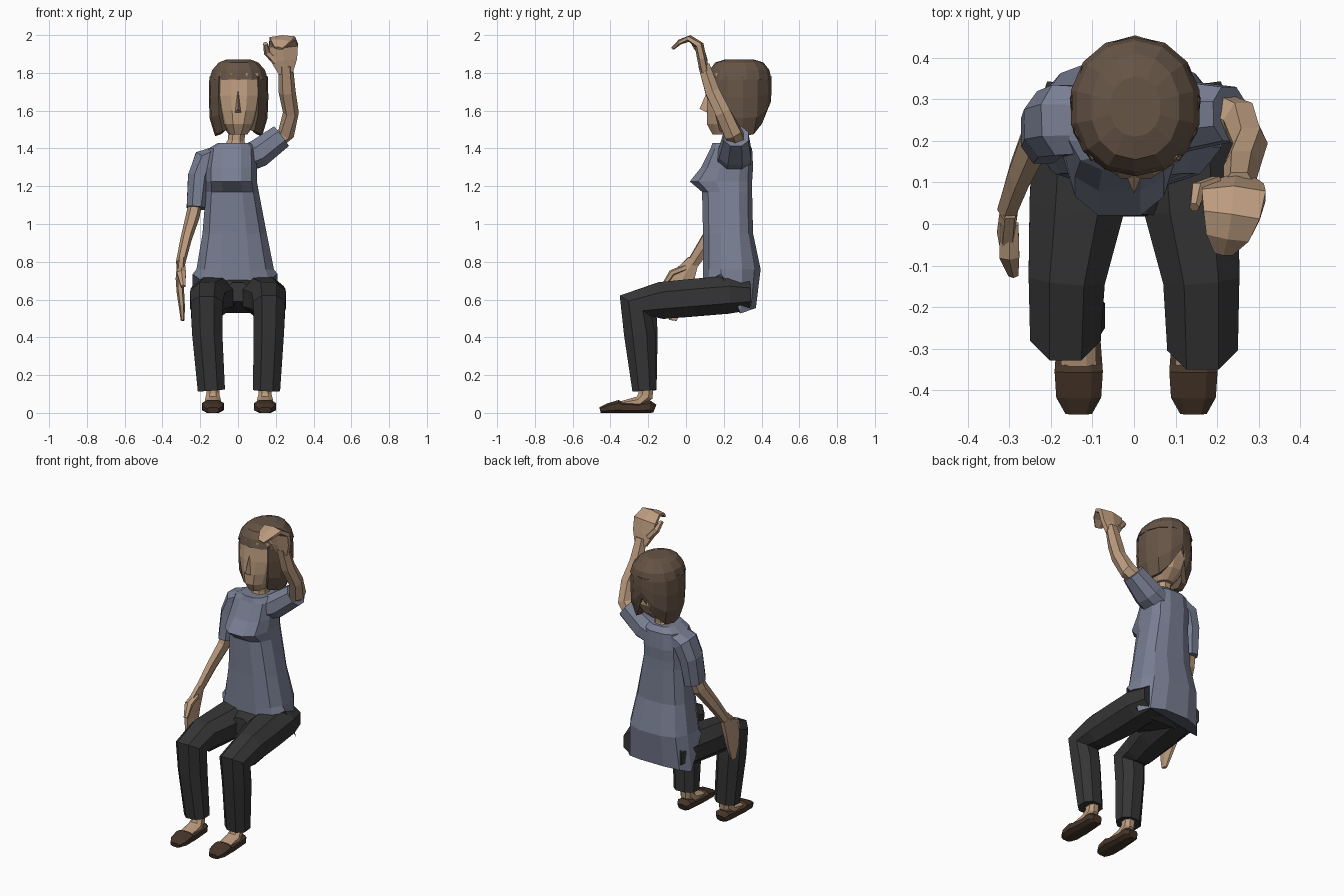
import bpy, bmesh
from math import sin, cos, pi, radians
from mathutils import Vector as V


def mat(name, rgb):
    m = bpy.data.materials.new(name)
    m.diffuse_color = (*rgb, 1)
    return m


SKIN = mat("skin", (.50, .33, .21))
SHIRT = mat("shirt_cloth", (.19, .21, .29))
PANTS = mat("trouser_cloth", (.036, .036, .037))
SHOE = mat("shoe_leather", (.06, .035, .022))
HAIR = mat("hair", (.135, .09, .062))


def finish(name, bm, m):
    bmesh.ops.recalc_face_normals(bm, faces=bm.faces)
    me = bpy.data.meshes.new(name)
    bm.to_mesh(me)
    bm.free()
    me.materials.append(m)
    ob = bpy.data.objects.new(name, me)
    bpy.context.collection.objects.link(ob)
    return ob


def loft(name, rings, m, closed=True, caps=True):
    """Skin a list of equal-length point rings."""
    bm = bmesh.new()
    vs = [[bm.verts.new(p) for p in r] for r in rings]
    n = len(rings[0])
    for a, b in zip(vs, vs[1:]):
        for i in range(n if closed else n - 1):
            j = (i + 1) % n
            bm.faces.new((a[i], a[j], b[j], b[i]))
    if closed and caps:
        bm.faces.new(vs[0])
        bm.faces.new(vs[-1])
    return finish(name, bm, m)


def unit(n, power=1.0):
    """Flat-sided rounded polygon filling -1..1 on both axes."""
    pts = []
    for i in range(n):
        a = 2 * pi * (i + .5) / n
        pts.append([abs(f) ** power * (1 if f > 0 else -1) for f in (cos(a), sin(a))])
    mx, my = max(p[0] for p in pts), max(p[1] for p in pts)
    return [(p[0] / mx, p[1] / my) for p in pts]


def tube(name, path, m, ref=(1, 0, 0), n=8, power=.9):
    """Loft along a path of (x, y, z, radius along ref, other radius)."""
    c = [V(p[:3]) for p in path]
    rings = []
    for i, p in enumerate(path):
        t = (c[min(i + 1, len(c) - 1)] - c[max(i - 1, 0)]).normalized()
        u = V(ref)
        u = (u - t * u.dot(t)).normalized()
        w = t.cross(u)
        rings.append([c[i] + u * p[3] * a + w * p[4] * b for a, b in unit(n, power)])
    return loft(name, rings, m)


def stack(name, rows, m, yc, n=12, power=.75, zfun=None, caps=True):
    """Horizontal sections: (z, x centre, half width, front depth, back depth)."""
    rings = []
    for k, (z, xc, hw, f, b) in enumerate(rows):
        ring = []
        for a, s in unit(n, power):
            y = yc + s * (f if s < 0 else b)
            zz = zfun(y) if zfun and k == len(rows) - 1 else z
            ring.append((xc + hw * a, y, zz))
        rings.append(ring)
    return loft(name, rings, m, caps=caps)


# shirt: collar, bust shelf, flared body with a lower back hem
stack("shirt_body", [
    (1.43, -.02, .085, .10, .08), (1.40, -.03, .125, .11, .11),
    (1.30, -.035, .135, .16, .115), (1.225, -.035, .135, .22, .11),
    (1.17, -.03, .14, .155, .11), (.95, -.018, .17, .15, .115),
    (.76, -.015, .205, .15, .155), (.70, -.015, .225, .15, .13)],
    SHIRT, .24, zfun=lambda y: .70 if y < .13 else .735 if y < .27 else .52 + (y - .27) * .35)

# sleeves
tube("lowered_sleeve", [(-.11, .25, 1.38, .08, .035), (-.17, .25, 1.34, .085, .065),
     (-.205, .24, 1.25, .08, .06), (-.22, .22, 1.085, .075, .052)], SHIRT, (0, 1, 0))
tube("raised_sleeve", [(.03, .25, 1.34, .09, .07), (.11, .26, 1.375, .085, .075),
     (.23, .265, 1.465, .065, .065)], SHIRT, (0, 1, 0))

# arms
tube("lowered_arm", [(-.22, .23, 1.14, .045, .035), (-.24, .20, 1.04, .045, .037),
     (-.275, .12, .92, .038, .03), (-.305, .035, .79, .03, .025)], SKIN, (0, 1, 0), 6)
tube("raised_arm", [(.20, .27, 1.44, .045, .045), (.255, .25, 1.48, .045, .045),
     (.28, .195, 1.59, .04, .042), (.26, .14, 1.70, .038, .045),
     (.253, .095, 1.84, .03, .038)], SKIN, (0, 1, 0), 6)

# hands and thumbs
tube("lowered_hand", [(-.30, .04, .81, .03, .022), (-.308, -.02, .71, .065, .022),
     (-.305, -.04, .64, .06, .02), (-.297, -.06, .56, .045, .016),
     (-.293, -.07, .49, .02, .01)], SKIN, (0, 1, 0), 6)
tube("lowered_thumb", [(-.30, .0, .77, .022, .018), (-.30, -.075, .74, .024, .018),
     (-.29, -.12, .67, .012, .012)], SKIN, n=6)
tube("raised_hand", [(.253, .10, 1.80, .038, .026), (.243, .085, 1.87, .07, .025),
     (.24, .07, 1.945, .077, .025), (.235, .02, 1.982, .068, .018),
     (.225, -.03, 1.965, .052, .014), (.215, -.07, 1.93, .022, .009)], SKIN, n=6)
tube("raised_thumb", [(.20, .09, 1.86, .025, .02), (.155, .08, 1.91, .02, .02),
     (.145, .04, 1.955, .012, .012)], SKIN, (0, 1, 0), 6)

# pelvis of the trousers
tube("trouser_seat", [(0, .355, .63, .13, .06), (0, .27, .63, .205, .10),
     (0, .12, .635, .15, .075), (0, .02, .64, .06, .05)], PANTS)

# legs, feet and shoes, mirrored
for side, s, d in (("left", -1, .02), ("right", 1, -.005)):
    x = .143 if s > 0 else .133
    tube(side + "_trouser_leg", [
        (s * .11, .33, .625, .10, .08), (s * .125, .22, .625, .118, .10),
        (s * .138, .04, .61, .114, .10), (s * .162, -.13, .595, .092, .098),
        (s * .165, -.262 + d, .566, .085, .10), (s * .163, -.243 + d / 2, .42, .08, .083),
        (s * (x + .008), -.22, .12, .072, .064)], PANTS)
    tube(side + "_foot", [(s * x, -.21, .16, .035, .04), (s * x, -.215, .09, .035, .04),
         (s * x, -.25, .058, .042, .03), (s * x, -.34, .045, .042, .018)], SKIN)
    tube(side + "_shoe", [(s * x, y, h / 2, w, h / 2) for y, w, h in (
        (-.165, .03, .045), (-.19, .048, .065), (-.25, .05, .055), (-.34, .057, .058),
        (-.355, .058, .068), (-.415, .054, .05), (-.455, .032, .03))], SHOE, power=.7)

# neck and head
tube("neck", [(-.015, .25, 1.40, .062, .06), (-.01, .25, 1.44, .044, .05),
     (0, .26, 1.56, .044, .055)], SKIN)
stack("head", [(1.475, 0, .05, .125, .06), (1.53, .002, .088, .155, .125),
      (1.60, .005, .112, .155, .165), (1.68, .005, .13, .15, .165),
      (1.80, .005, .13, .135, .155)], SKIN, .265, power=.85)

# nose wedge
bm = bmesh.new()
for p in ((0, .115, 1.71), (-.02, .12, 1.585), (.02, .12, 1.585), (0, .072, 1.61),
          (0, .16, 1.65)):
    bm.verts.new(p)
bmesh.ops.convex_hull(bm, input=bm.verts)
finish("nose", bm, SKIN)

# hair crown with the fringe edge
stack("hair_crown", [(1.872, .003, .06, .07, .075), (1.855, .003, .105, .125, .13),
      (1.815, .003, .14, .155, .162), (1.765, .003, .155, .165, .172)],
      HAIR, .28, n=14, power=.95)

# bob: open arc around the face, notched at the nape
bottoms = [1.49, 1.475, 1.465, 1.475, 1.53, 1.65]
bottoms += bottoms[-2::-1]
rows = []
for k, (f, r) in enumerate(((0, .98), (.35, 1.0), (.7, .97), (1, .79))):
    row = []
    for i, zb in enumerate(bottoms):
        a = radians(42 + 276 * i / (len(bottoms) - 1))
        z = 1.78 + (zb - 1.78) * f
        rr = r if zb < 1.6 else 1 - .02 * f
        row.append((.003 + .159 * rr * sin(a), .28 - .174 * rr * cos(a), z))
    rows.append(row)
bob = loft("hair_bob", rows, HAIR, closed=False)
mod = bob.modifiers.new("thickness", 'SOLIDIFY')
mod.thickness = .03
c = bob.data.polygons[0]
mod.offset = -1 if c.normal.dot(c.center - V((0, .28, c.center.z))) > 0 else 1
